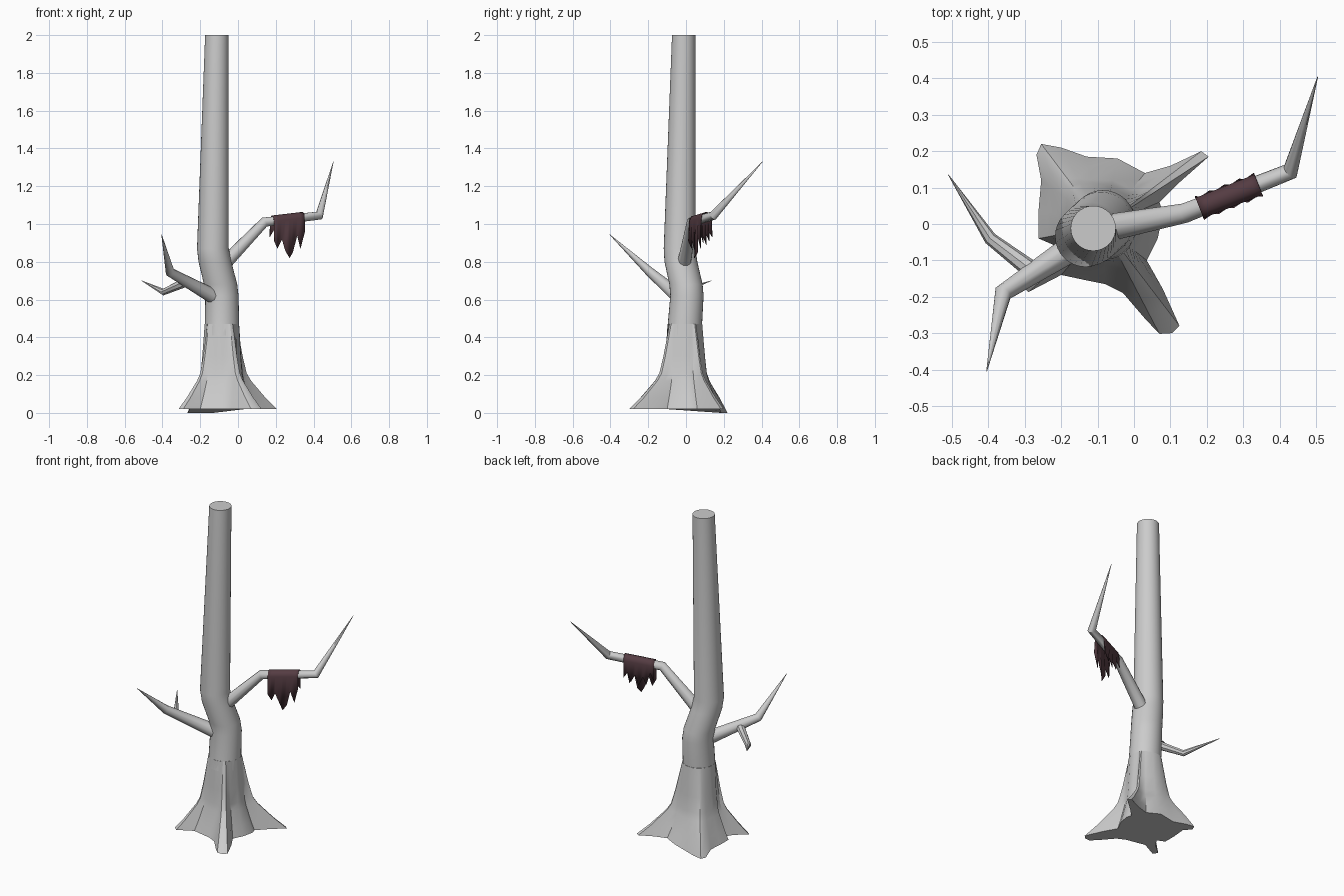
import bpy, math
from mathutils import Vector

if "Cube" in bpy.data.objects:
    bpy.data.objects.remove(bpy.data.objects["Cube"])


def make(name, verts, faces, angle=35):
    me = bpy.data.meshes.new(name)
    me.from_pydata([tuple(v) for v in verts], [], faces)
    me.update()
    ob = bpy.data.objects.new(name, me)
    bpy.context.collection.objects.link(ob)
    bpy.ops.object.select_all(action='DESELECT')
    ob.select_set(True)
    bpy.context.view_layer.objects.active = ob
    bpy.ops.object.shade_smooth_by_angle(angle=math.radians(angle))
    return ob


def loft(name, rings, angle=35):
    """Skin a stack of closed rings and cap both ends."""
    n = len(rings[0])
    verts = [v for r in rings for v in r]
    faces = [(k * n + i, k * n + (i + 1) % n, (k + 1) * n + (i + 1) % n, (k + 1) * n + i)
             for k in range(len(rings) - 1) for i in range(n)]
    faces += [tuple(reversed(range(n))), tuple(range(len(verts) - n, len(verts)))]
    return make(name, verts, faces, angle)


def branch(name, path, radii, n=10):
    """Bent tapering tube with mitred kinks."""
    pts = [Vector(p) for p in path]
    rings = []
    for i, p in enumerate(pts):
        a = (pts[i] - pts[i - 1]).normalized() if i else Vector()
        b = (pts[i + 1] - p).normalized() if i < len(pts) - 1 else Vector()
        t = (a + b).normalized()
        side = t.cross(Vector((0, 0, 1))).normalized()
        up = side.cross(t)
        ring = []
        for k in range(n):
            w = -2 * math.pi * k / n
            ring.append(p + radii[i] * (math.cos(w) * side - math.sin(w) * -up))
        rings.append(ring[::-1])
    return loft(name, rings, 40)


# Trunk: x, y, z, radius of each level ring
levels = [(-.085, -.01, .41, .092), (-.085, .005, .62, .088), (-.092, 0, .68, .088),
          (-.122, -.027, .80, .087), (-.133, -.034, .87, .084), (-.112, -.012, 2, .062)]
loft("trunk", [[(x + r * math.cos(i * math.pi / 16), y + r * math.sin(i * math.pi / 16), z)
                for i in range(32)] for x, y, z, r in levels])

# Flared roots: ground outline blended into the trunk circle
outline = [(.205, .185), (.185, .2), (.1, .16), (.03, .14), (-.045, .18), (-.13, .185),
           (-.2, .21), (-.255, .22), (-.268, .19), (-.255, .12), (-.262, .04), (-.262, -.04),
           (-.215, -.06), (-.25, -.11), (-.315, -.165), (-.29, -.187), (-.2, -.14),
           (-.13, -.155), (-.08, -.165), (-.03, -.19), (.03, -.26), (.07, -.302),
           (.105, -.3), (.125, -.28), (.08, -.18), (.035, -.1), (.065, -.04), (.08, .03),
           (.07, .06), (.12, .11)]
centre = Vector((-.085, -.005))
rings = []
for z, t in [(.02, 1), (.08, .72), (.17, .36), (.21, .25), (.30, .15), (.47, 0)]:
    ring = []
    for p in outline:
        d = Vector(p) - centre
        q = centre + d.normalized() * .093 * (1 - t) + d * t
        dip = .02 if t == 1 and p[0] < -.1 and p[1] > .15 else 0
        ring.append((q.x, q.y, z - dip))
    rings.append(ring)
loft("roots", rings, 30)

# Branches
branch("right_branch", [(-.12, -.02, .74), (.14, .03, 1.01), (.43, .145, 1.045), (.505, .405, 1.33)],
       [.04, .027, .024, .001])
branch("left_branch", [(-.1, -.02, .6), (-.36, -.19, .745), (-.405, -.405, .945)],
       [.042, .025, .001])
branch("left_twig", [(-.27, -.135, .695), (-.395, -.04, .64), (-.51, .135, .70)],
       [.026, .018, .001], 8)

# Tattered cloth draped over the right branch
start, end = Vector((.18, .044, 1.015)), Vector((.342, .108, 1.034))
along = (end - start).normalized()
out = Vector((along.y, -along.x, 0)).normalized()
front_hem = [.91, .87, .92, .86, .82, .85, .94, .87, .96]
back_hem = [.93, .97, .90, .94, .89, .95, .91, .96, .93]
verts = []
for i, (f, b) in enumerate(zip(front_hem, back_hem)):
    c = start.lerp(end, i / 8)
    wave = .005 * (-1) ** i
    col = [c + out * (.03 + wave) + Vector((0, 0, f - c.z))]
    for k in range(7):
        w = math.pi * k / 6
        col.append(c + .03 * (math.cos(w) * out + math.sin(w) * Vector((0, 0, 1))))
    col.append(c - out * (.03 + wave) + Vector((0, 0, b - c.z)))
    verts += col
faces = [(i * 9 + j, i * 9 + 9 + j, i * 9 + 10 + j, i * 9 + 1 + j)
         for i in range(8) for j in range(8)]
cloth = make("hanging_cloth", verts, faces)
solid = cloth.modifiers.new("thickness", 'SOLIDIFY')
solid.thickness = .003
mat = bpy.data.materials.new("dark_cloth")
mat.diffuse_color = (.09, .045, .055, 1)
mat.use_nodes = True
mat.node_tree.nodes["Principled BSDF"].inputs["Base Color"].default_value = mat.diffuse_color
cloth.data.materials.append(mat)
